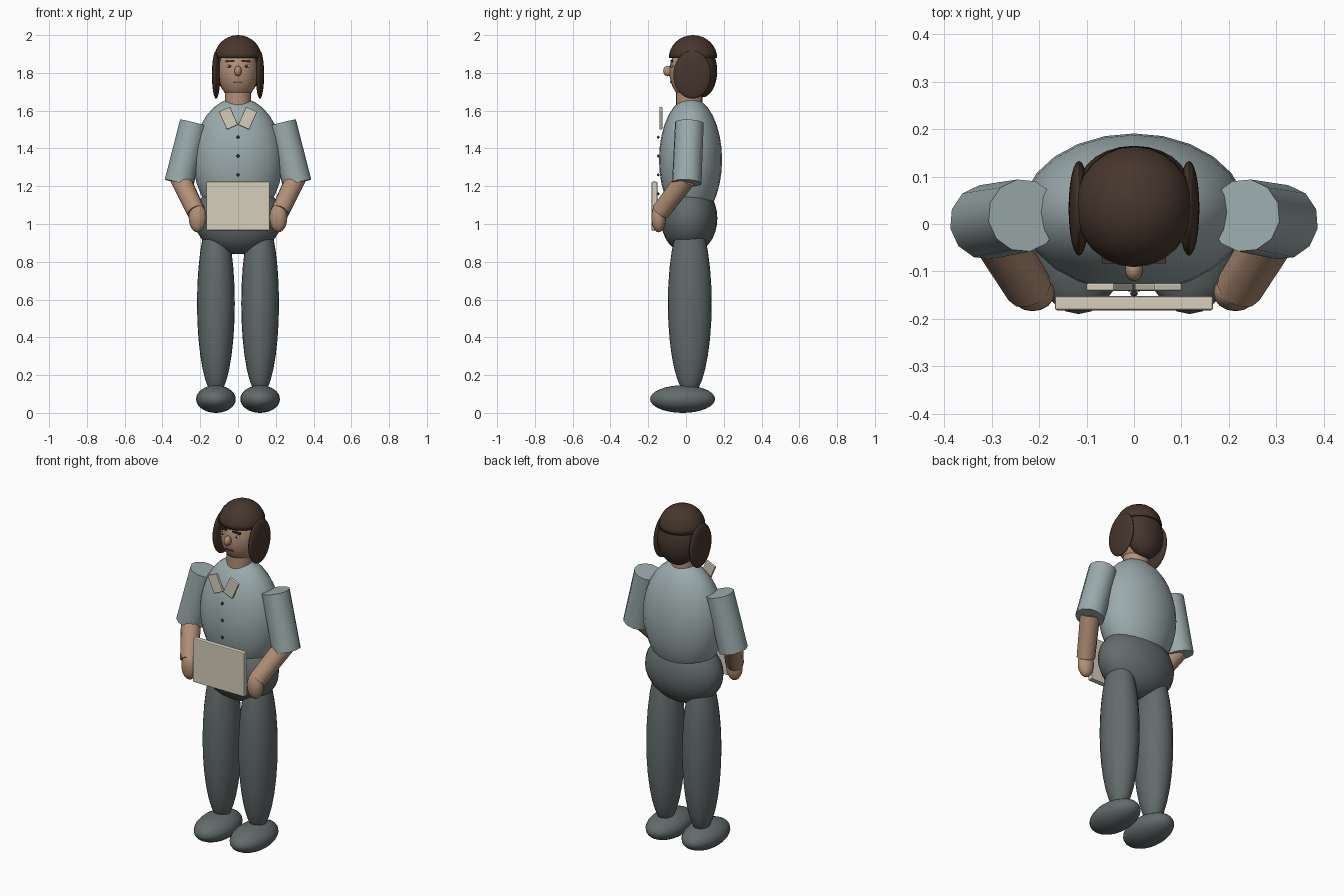
import bpy, math
from mathutils import Vector, Matrix

if "Cube" in bpy.data.objects:
    bpy.data.objects.remove(bpy.data.objects["Cube"])


def material(name, rgb):
    m = bpy.data.materials.new(name)
    m.diffuse_color = (*rgb, 1)
    m.use_nodes = True
    m.node_tree.nodes["Principled BSDF"].inputs["Base Color"].default_value = m.diffuse_color
    return m


SHIRT = material("grey_blue_cloth", (0.33, 0.405, 0.41))
TROUSERS = material("dark_grey_cloth", (0.125, 0.147, 0.147))
SKIN = material("skin", (0.45, 0.28, 0.185))
HAIR = material("dark_brown", (0.062, 0.037, 0.026))
PAPER = material("cream", (0.66, 0.62, 0.50))
DARK = material("near_black", (0.03, 0.035, 0.04))
WHITE = material("eye_white", (0.75, 0.72, 0.68))
LIPS = material("lip_brown", (0.16, 0.07, 0.05))


def finish(name, mat, smooth=True):
    ob = bpy.context.object
    ob.name = name
    ob.data.materials.append(mat)
    if smooth:
        bpy.ops.object.transform_apply(location=False, rotation=False, scale=True)
        bpy.ops.object.shade_smooth_by_angle(angle=math.radians(35))
    return ob


def ellipsoid(name, mat, loc, radii, seg=24, rings=16):
    bpy.ops.mesh.primitive_uv_sphere_add(segments=seg, ring_count=rings, radius=1, location=loc)
    bpy.context.object.scale = radii
    return finish(name, mat)


def tube(name, mat, a, b, r1, r2, seg=12):
    a, b = Vector(a), Vector(b)
    bpy.ops.mesh.primitive_cone_add(vertices=seg, radius1=r1, radius2=r2, depth=(b - a).length,
                                    location=(a + b) / 2)
    ob = bpy.context.object
    ob.rotation_euler = (b - a).to_track_quat('Z', 'Y').to_euler()
    return finish(name, mat)


def box(name, mat, loc, size, tilt=0, bevel=0):
    bpy.ops.mesh.primitive_cube_add(size=1, location=loc)
    ob = bpy.context.object
    ob.data.transform(Matrix.Diagonal((*size, 1)))
    ob.rotation_euler = (0, tilt, 0)
    finish(name, mat, smooth=False)
    if bevel:
        mod = ob.modifiers.new("soft_edge", 'BEVEL')
        mod.width, mod.segments = bevel, 2
    return ob


# Trunk and neck
ellipsoid("torso", SHIRT, (0, 0.024, 1.34), (0.237, 0.167, 0.33))
ellipsoid("hips", TROUSERS, (0, 0.016, 1.03), (0.235, 0.15, 0.19))
tube("neck", SKIN, (0, 0.017, 1.6), (0, 0.017, 1.72), 0.07, 0.07, 20)

# Head, nose and mouth
ellipsoid("head", SKIN, (0, 0.025, 1.805), (0.105, 0.113, 0.15))
ellipsoid("nose", SKIN, (0, -0.096, 1.81), (0.019, 0.025, 0.028), 16, 10)
box("mouth", LIPS, (0, -0.078, 1.75), (0.05, 0.012, 0.008))

# Hair: domed cap, back mass and side locks
cap = ellipsoid("hair_cap", HAIR, (0, 0.037, 1.878), (0.125, 0.128, 0.122))
for v in cap.data.vertices:
    v.co.z = max(v.co.z, 0.0)
ellipsoid("hair_back", HAIR, (0, 0.085, 1.81), (0.115, 0.08, 0.14))

# Paired parts
for s, side in ((-1, "left"), (1, "right")):
    ellipsoid(side + "_hair_lock", HAIR, (s * 0.116, 0.033, 1.79), (0.022, 0.1, 0.127))
    ellipsoid(side + "_eye", WHITE, (s * 0.045, -0.072, 1.835), (0.018, 0.007, 0.008), 12, 8)
    ellipsoid(side + "_pupil", DARK, (s * 0.045, -0.078, 1.835), (0.007, 0.004, 0.007), 12, 8)
    box(side + "_brow", HAIR, (s * 0.043, -0.076, 1.862), (0.048, 0.014, 0.009), tilt=s * 0.06)

    ellipsoid(side + "_leg", TROUSERS, (s * 0.117, 0.02, 0.58), (0.1, 0.116, 0.49))
    ellipsoid(side + "_shoe", TROUSERS, (s * 0.117, -0.018, 0.073), (0.105, 0.172, 0.073))

    tube(side + "_sleeve", SHIRT, (s * 0.312, 0.004, 1.217), (s * 0.233, 0.018, 1.535), 0.079, 0.077)
    tube(side + "_forearm", SKIN, (s * 0.306, 0.0, 1.24), (s * 0.222, -0.135, 1.065), 0.054, 0.05)
    ellipsoid(side + "_hand", SKIN, (s * 0.214, -0.145, 1.033), (0.047, 0.039, 0.077), 16, 12)

    box(side + "_collar", PAPER, (s * 0.051, -0.133, 1.56), (0.064, 0.017, 0.104),
        tilt=s * math.radians(24), bevel=0.004)

# Shirt buttons
for i in range(4):
    ellipsoid(f"button_{i + 1}", DARK, (0, -0.147, 1.46 - 0.1 * i), (0.008, 0.006, 0.008), 12, 8)

# Board held in front
box("held_board", PAPER, (0, -0.167, 1.095), (0.334, 0.03, 0.258), bevel=0.005)
